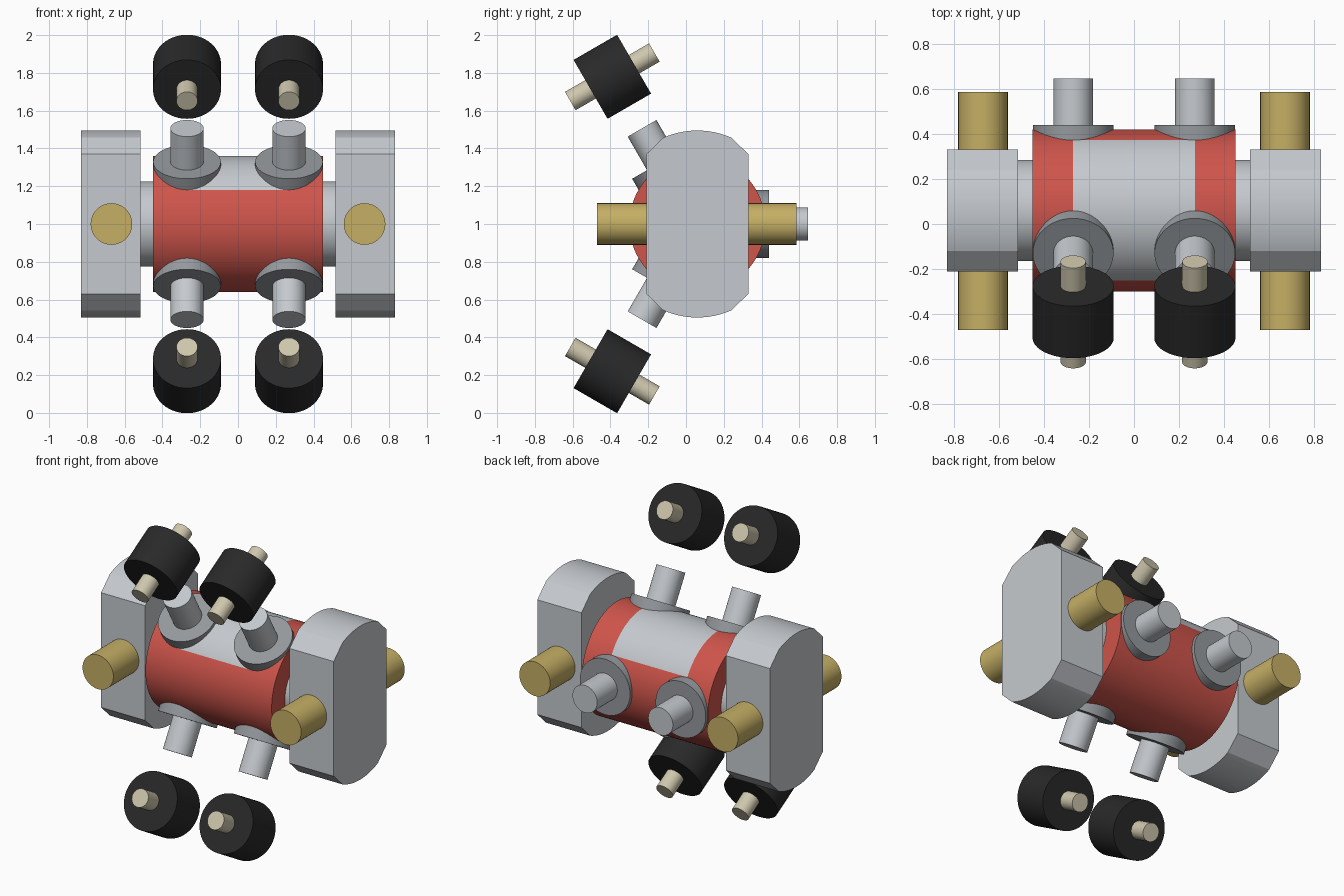
import bpy, bmesh, math
from mathutils import Vector

if "Cube" in bpy.data.objects:
    bpy.data.objects.remove(bpy.data.objects["Cube"], do_unlink=True)


def make_material(name, r, g, b):
    m = bpy.data.materials.new(name)
    m.use_nodes = True
    m.diffuse_color = (r, g, b, 1)
    m.node_tree.nodes["Principled BSDF"].inputs["Base Color"].default_value = (r, g, b, 1)
    return m


red = make_material("red paint", 0.62, 0.09, 0.07)
light = make_material("light grey metal", 0.56, 0.59, 0.62)
dark = make_material("dark grey metal", 0.30, 0.32, 0.34)
brass = make_material("brass", 0.56, 0.43, 0.13)
cream = make_material("cream pin", 0.62, 0.57, 0.42)
black = make_material("black rubber", 0.022, 0.022, 0.022)

CENTRE = Vector((0, 0.06, 1.0))
SIDES = ((-1, "right"), (1, "left"))


def finish(ob, mats):
    for m in mats:
        ob.data.materials.append(m)
    bpy.ops.object.select_all(action='DESELECT')
    ob.select_set(True)
    bpy.context.view_layer.objects.active = ob
    bpy.ops.object.shade_smooth_by_angle(angle=math.radians(18))
    return ob


def rod(name, start, end, radius, mat, segments=64):
    """Cylinder between two points."""
    start, end = Vector(start), Vector(end)
    axis = end - start
    bpy.ops.mesh.primitive_cylinder_add(
        vertices=segments, radius=radius, depth=axis.length, location=(start + end) / 2,
        rotation=axis.to_track_quat('Z', 'Y').to_euler())
    ob = bpy.context.object
    ob.name = name
    return finish(ob, [mat])


def loft(name, sections, mats, pick=None):
    """Skin a list of matching closed point loops and cap both ends."""
    bm = bmesh.new()
    loops = [[bm.verts.new(p) for p in s] for s in sections]
    n = len(loops[0])
    for a, b in zip(loops, loops[1:]):
        for i in range(n):
            j = (i + 1) % n
            bm.faces.new((a[i], a[j], b[j], b[i]))
    bm.faces.new(loops[0])
    bm.faces.new(loops[-1])
    bmesh.ops.recalc_face_normals(bm, faces=bm.faces)
    if pick:
        for f in bm.faces:
            f.material_index = pick(f.calc_center_median())
    mesh = bpy.data.meshes.new(name)
    bm.to_mesh(mesh)
    bm.free()
    ob = bpy.data.objects.new(name, mesh)
    bpy.context.collection.objects.link(ob)
    return finish(ob, mats)


# Drum with a grey panel over the top middle
def ring(x, radius, n=96):
    return [CENTRE + Vector((x, radius * math.cos(t), radius * math.sin(t)))
            for t in (2 * math.pi * i / n for i in range(n))]


loft("drum", [ring(x, 0.36) for x in (-0.45, -0.27, 0.27, 0.45)], [red, light],
     lambda c: int(abs(c.x) < 0.2 and c.z > 1.18))

# Axle through the drum
rod("axle", CENTRE - Vector((0.55, 0, 0)), CENTRE + Vector((0.55, 0, 0)), 0.225, light)

# End blocks: straight sides, chamfers and arched ends
R = 0.445
half_angle = math.asin(0.18 / R)
arch = [(0.27, 0.37)]
for i in range(17):
    t = half_angle * (1 - i / 8)
    arch.append((R * math.sin(t), 0.495 - R + R * math.cos(t)))
arch.append((-0.27, 0.37))
outline = arch + [(-y, -z) for y, z in arch]

for s, side in SIDES:
    loft(side + "_end_block",
         [[CENTRE + Vector((s * x, y, z)) for y, z in outline] for x in (0.515, 0.83)], [light])
    rod(side + "_brass_rod", (s * 0.67, -0.47, 1), (s * 0.67, 0.585, 1), 0.11, brass)

# Three pairs of studs around the drum; the front pairs carry loose rollers
for label, degrees in (("back", 0), ("upper_front", 120), ("lower_front", 240)):
    a = math.radians(degrees)
    out = Vector((0, math.cos(a), math.sin(a)))
    along = Vector((0, -math.sin(a), math.cos(a)))
    for s, side in SIDES:
        base = CENTRE + Vector((s * 0.27, 0, 0))
        tag = side + "_" + label
        rod(tag + "_flange", base + out * 0.2, base + out * 0.38, 0.179, dark)
        rod(tag + "_stud", base + out * 0.3, base + out * 0.585, 0.088, light)
        if label != "back":
            mid = base + out * 0.9
            rod(tag + "_roller", mid - along * 0.133, mid + along * 0.133, 0.18, black)
            rod(tag + "_roller_pin", mid - along * 0.257, mid + along * 0.257, 0.056, cream)
